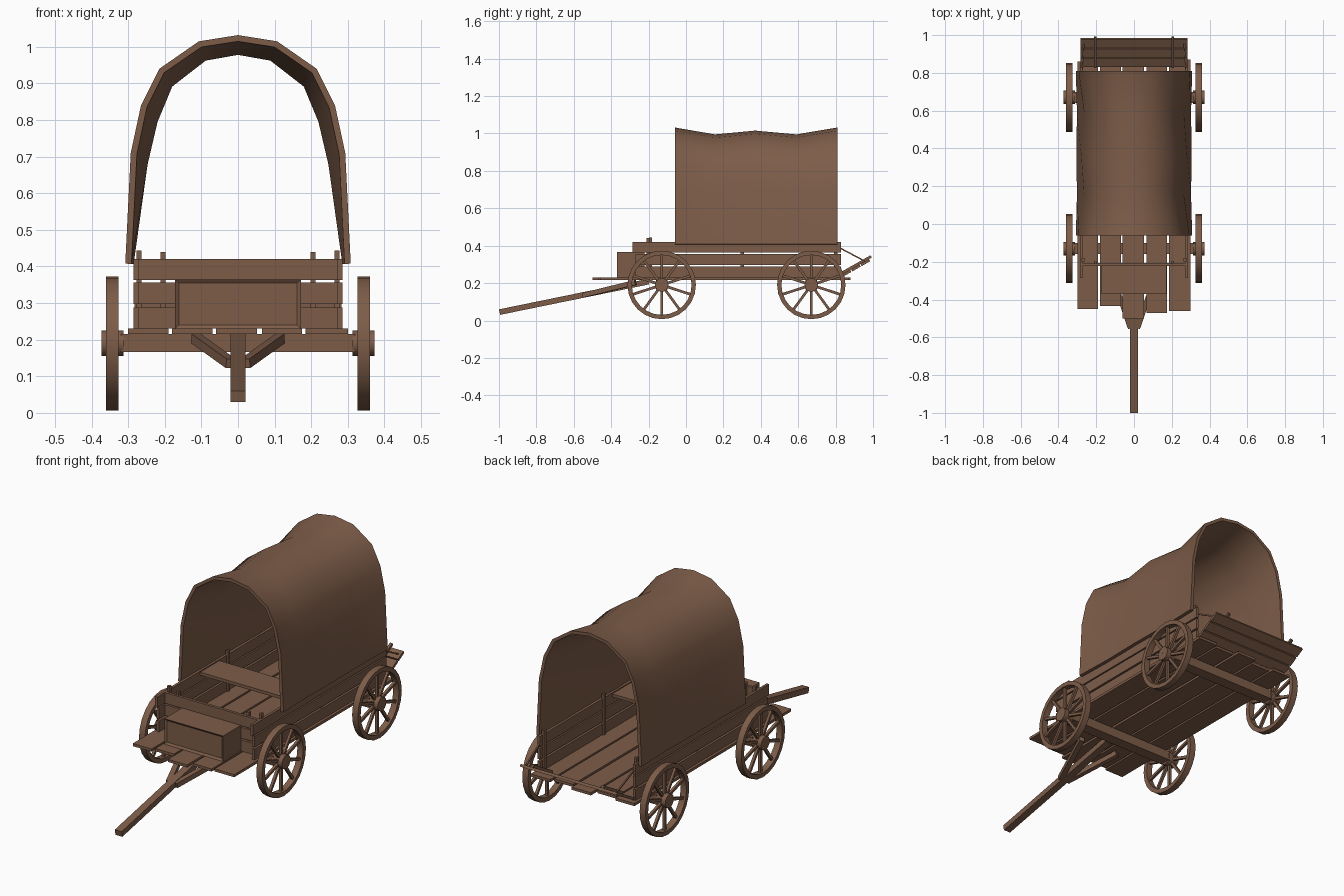
import bpy, bmesh, math
from mathutils import Vector

if "Cube" in bpy.data.objects:
    bpy.data.objects.remove(bpy.data.objects["Cube"])

wood = bpy.data.materials.new("brown_wood")
wood.diffuse_color = (0.205, 0.108, 0.066, 1)
wood.use_nodes = True
wood.node_tree.nodes["Principled BSDF"].inputs["Base Color"].default_value = wood.diffuse_color


def finish(name, bm, smooth=None):
    bmesh.ops.recalc_face_normals(bm, faces=bm.faces)
    me = bpy.data.meshes.new(name)
    bm.to_mesh(me)
    bm.free()
    me.materials.append(wood)
    ob = bpy.data.objects.new(name, me)
    bpy.context.collection.objects.link(ob)
    if smooth:
        bpy.ops.object.select_all(action='DESELECT')
        ob.select_set(True)
        bpy.context.view_layer.objects.active = ob
        bpy.ops.object.shade_smooth_by_angle(angle=math.radians(smooth))
    return ob


def box(name, x0, x1, y0, y1, z0, z1):
    bm = bmesh.new()
    bmesh.ops.create_cube(bm, size=1)
    for v in bm.verts:
        v.co = Vector(((x0, x1)[v.co.x > 0], (y0, y1)[v.co.y > 0], (z0, z1)[v.co.z > 0]))
    return finish(name, bm)


def beam(name, a, b, w, h):
    """Square bar from a to b, w wide and h high."""
    a, b = Vector(a), Vector(b)
    d = (b - a).normalized()
    side = d.cross(Vector((0, 0, 1))).normalized()
    up = side.cross(d)
    bm = bmesh.new()
    bmesh.ops.create_cube(bm, size=1)
    for v in bm.verts:
        v.co = (a + b) / 2 + side * v.co.x * w + d * v.co.y * (b - a).length + up * v.co.z * h
    return finish(name, bm)


def lathe(name, profile, steps, cx, cy, cz):
    """Closed (x, radius) profile turned around the x axis."""
    bm = bmesh.new()
    rings = []
    for i in range(steps):
        t = 2 * math.pi * i / steps
        rings.append([bm.verts.new((cx + x, cy + r * math.cos(t), cz + r * math.sin(t)))
                      for x, r in profile])
    n = len(profile)
    for i in range(steps):
        p, q = rings[i], rings[(i + 1) % steps]
        for j in range(n):
            bm.faces.new((p[j], p[(j + 1) % n], q[(j + 1) % n], q[j]))
    return finish(name, bm, 30)


# wheels with rim, hub and ten spokes
R, CZ = 0.183, 0.19
for cy, end in ((-0.13, "front"), (0.67, "rear")):
    box(end + "_axle", -0.32, 0.32, cy - 0.03, cy + 0.03, 0.167, 0.216)
    for s, side in ((-1, "left"), (1, "right")):
        cx = s * 0.343
        tag = end + "_" + side
        lathe(tag + "_rim", [(-0.017, 0.16), (0.017, 0.16), (0.017, R), (-0.017, R)], 24, cx, cy, CZ)
        lathe(tag + "_hub", [(-0.03, 0.001), (-0.03, 0.036), (0.03, 0.036), (0.03, 0.001)], 14, cx, cy, CZ)
        for k in range(10):
            t = math.pi / 2 + k * math.pi / 5
            c, n = math.cos(t), math.sin(t)
            beam(tag + "_spoke", (cx, cy + 0.03 * c, CZ + 0.03 * n),
                 (cx, cy + 0.165 * c, CZ + 0.165 * n), 0.014, 0.014) if abs(c) > 1e-6 else \
                box(tag + "_spoke", cx - 0.007, cx + 0.007, cy - 0.007, cy + 0.007,
                    CZ + min(0.03 * n, 0.165 * n), CZ + max(0.03 * n, 0.165 * n))

# floor planks of uneven length
for x0, x1, y0, y1 in ((-0.30, -0.19, -0.45, 0.86), (-0.18, -0.07, -0.435, 0.84),
                       (-0.06, 0.052, -0.50, 0.88), (0.065, 0.175, -0.47, 0.85),
                       (0.185, 0.30, -0.46, 0.87)):
    box("floor_plank", x0, x1, y0, y1, 0.216, 0.23)

# side boards, front boards and stakes
ROWS = ((0.23, 0.288), (0.298, 0.356), (0.363, 0.42))
for i, (z0, z1) in enumerate(ROWS):
    for s in (-1, 1):
        xa, xb = sorted((s * 0.272, s * 0.286))
        box("side_board", xa, xb, -0.285 if i == 2 else -0.27, 0.83, z0, z1)
    box("front_board", -0.272, 0.272, -0.222, -0.207, z0, z1)
for s in (-1, 1):
    for y in (-0.19, 0.30, 0.80):
        box("side_stake", s * 0.27 - 0.007, s * 0.27 + 0.007, y - 0.009, y + 0.009, 0.23, 0.444)
    box("front_stake", s * 0.205 - 0.007, s * 0.205 + 0.007, -0.212, -0.196, 0.23, 0.44)

# seat bench
box("seat", -0.27, 0.27, 0.07, 0.23, 0.40, 0.416)

# front chest with a recessed panel
chest = box("front_chest", -0.172, 0.172, -0.37, -0.222, 0.23, 0.365)
bm = bmesh.new()
bm.from_mesh(chest.data)
bm.faces.ensure_lookup_table()
front = min(bm.faces, key=lambda f: f.calc_center_median().y)
bmesh.ops.inset_region(bm, faces=[front], thickness=0.015, depth=-0.008)
bm.to_mesh(chest.data)
bm.free()

# tongue and its braces
beam("tongue", (0, -0.997, 0.045), (0, -0.20, 0.208), 0.04, 0.03)
for s in (-1, 1):
    beam("tongue_brace", (s * 0.02, -0.55, 0.135), (s * 0.115, -0.27, 0.203), 0.026, 0.026)

# open tailgate: three tilted boards, two battens, two ropes
base, slope = Vector((0, 0.835, 0.24)), Vector((0, 0.15, 0.085)).normalized()
for k in range(3):
    a = base + slope * (0.058 * k)
    beam("tailgate_board", a, a + slope * 0.052, 0.565, 0.014)
up = Vector((0, -slope.z, slope.y)) * 0.013
for s in (-1, 1):
    off = up + Vector((s * 0.205, 0, 0))
    beam("tailgate_batten", base + off, base + slope * 0.185 + off, 0.014, 0.014)
    beam("tailgate_rope", (s * 0.275, 0.815, 0.392), (s * 0.265, 0.955, 0.318), 0.007, 0.007)

# canvas cover: arch sections lofted along y, sagging between the hoops
WIDE = [(0.308, 0.408), (0.293, 0.71), (0.265, 0.84), (0.215, 0.94), (0.107, 1.015), (0, 1.032)]
SAG = [(0.302, 0.408), (0.264, 0.68), (0.236, 0.80), (0.193, 0.902), (0.095, 0.978), (0, 0.995)]
bm = bmesh.new()
rows = []
for y, f in ((-0.06, 0), (0.155, 1), (0.37, 0.45), (0.59, 1), (0.81, 0)):
    half = [Vector((a[0], y, a[1])).lerp(Vector((b[0], y, b[1])), f) for a, b in zip(WIDE, SAG)]
    pts = half + [Vector((-p.x, p.y, p.z)) for p in reversed(half[:-1])]
    rows.append([bm.verts.new(p) for p in pts])
for p, q in zip(rows, rows[1:]):
    for j in range(len(p) - 1):
        bm.faces.new((p[j], p[j + 1], q[j + 1], q[j]))
bmesh.ops.recalc_face_normals(bm, faces=bm.faces)
if max(bm.faces, key=lambda f: f.calc_center_median().z).normal.z < 0:
    bmesh.ops.reverse_faces(bm, faces=bm.faces)
# inner shell and rim
inner = {}
for v in bm.verts[:]:
    n = Vector((v.normal.x, 0, v.normal.z)).normalized()
    inner[v] = bm.verts.new(v.co - n * 0.017)
edges = [e for e in bm.edges if e.is_boundary]
for f in bm.faces[:]:
    bm.faces.new([inner[v] for v in reversed(f.verts)])
for e in edges:
    a, b = e.verts
    bm.faces.new((a, b, inner[b], inner[a]))
finish("canvas_cover", bm, 40)
